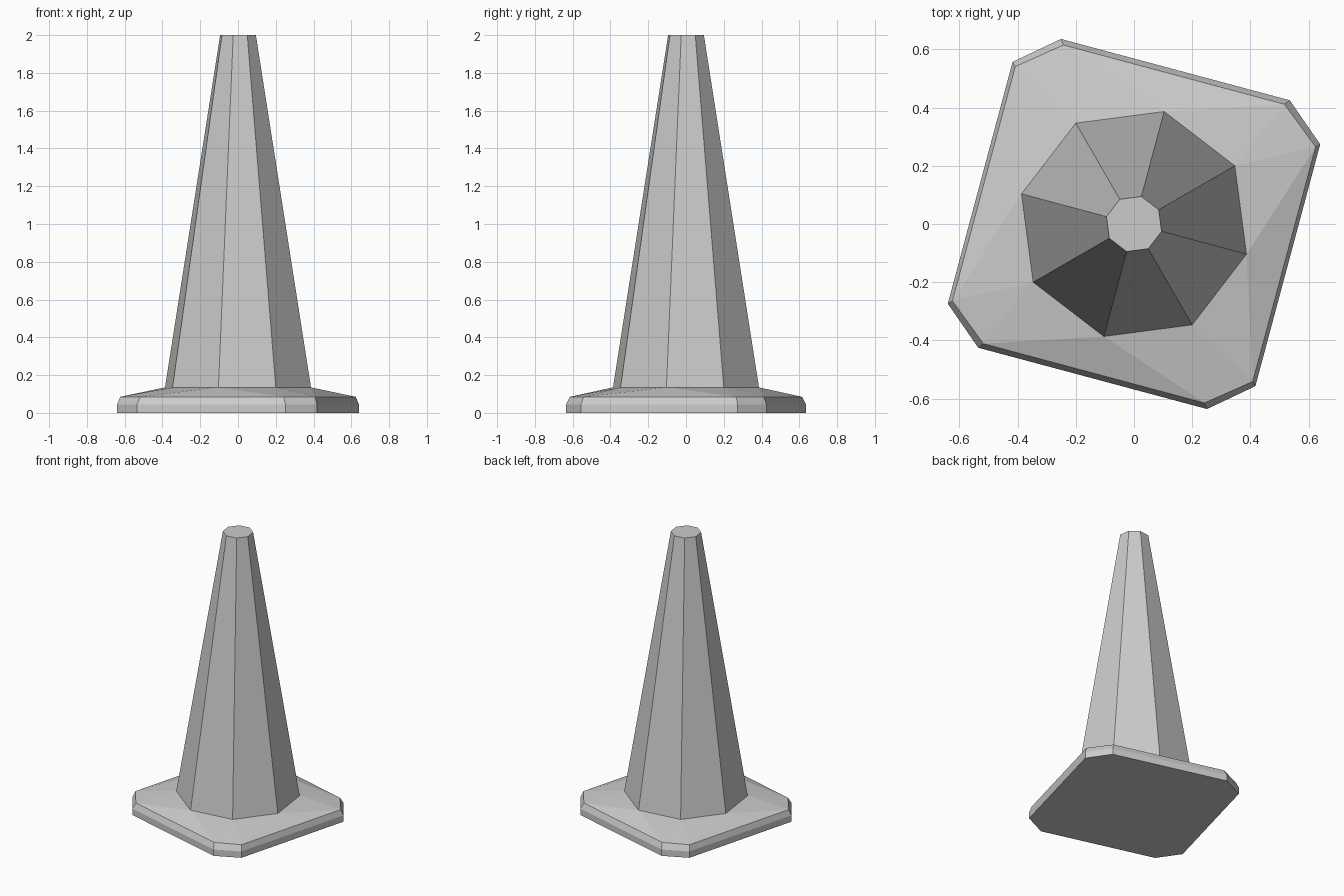
import bpy
import bmesh
from math import cos, sin, pi, radians
from mathutils import Matrix

cube = bpy.data.objects.get("Cube")
if cube:
    bpy.data.objects.remove(cube, do_unlink=True)

grey = bpy.data.materials.new("plain grey")
grey.use_nodes = True
colour = (0.6, 0.6, 0.6, 1)
grey.diffuse_color = colour
grey.node_tree.nodes["Principled BSDF"].inputs["Base Color"].default_value = colour


def slab_ring(bm, w, d, cx, cy, z):
    """Rectangle of half size w by d with cut corners, counterclockwise."""
    pts = [(w, cy), (cx, d), (-cx, d), (-w, cy),
           (-w, -cy), (-cx, -d), (cx, -d), (w, -cy)]
    return [bm.verts.new((x, y, z)) for x, y in pts]


def round_ring(bm, r, z):
    """Octagon whose first corner lies on the diagonal."""
    return [bm.verts.new((r * cos((i + 1) * pi / 4), r * sin((i + 1) * pi / 4), z))
            for i in range(8)]


def bridge(bm, low, high):
    for i in range(8):
        j = (i + 1) % 8
        bm.faces.new((low[i], low[j], high[j], high[i]))


def finish(bm, name):
    bmesh.ops.recalc_face_normals(bm, faces=bm.faces)
    bm.transform(Matrix.Rotation(radians(-15), 4, 'Z'))
    mesh = bpy.data.meshes.new(name)
    bm.to_mesh(mesh)
    bm.free()
    mesh.materials.append(grey)
    obj = bpy.data.objects.new(name, mesh)
    bpy.context.collection.objects.link(obj)


# Base slab: upright rim, bevel, then a shallow rise to the cone foot
bm = bmesh.new()
foot = slab_ring(bm, 0.547, 0.549, 0.407, 0.43, 0)
rim = slab_ring(bm, 0.547, 0.549, 0.407, 0.43, 0.045)
shoulder = slab_ring(bm, 0.534, 0.531, 0.393, 0.417, 0.085)
collar = round_ring(bm, 0.4, 0.135)
bm.faces.new(foot[::-1])
bridge(bm, foot, rim)
bridge(bm, rim, shoulder)
for i in range(8):
    j = (i + 1) % 8
    bm.faces.new((shoulder[i], shoulder[j], collar[i]))
    bm.faces.new((shoulder[j], collar[j], collar[i]))
bm.faces.new(collar)
finish(bm, "base_slab")

# Tapered eight-sided cone with a flat tip
bm = bmesh.new()
bottom = round_ring(bm, 0.4, 0.135)
tip = round_ring(bm, 0.098, 2)
bridge(bm, bottom, tip)
bm.faces.new(tip)
finish(bm, "cone_body")
